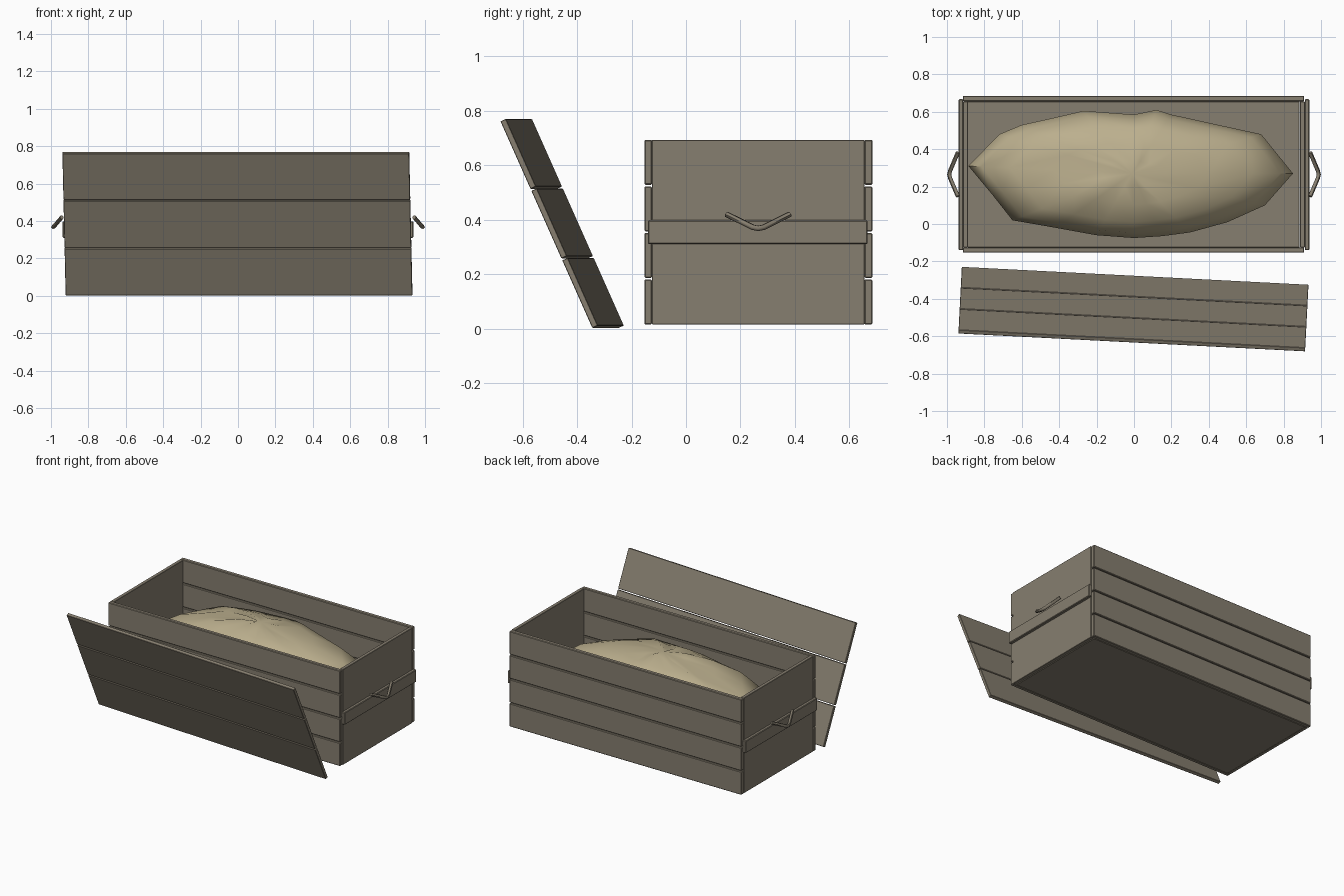
import bpy, bmesh, math, random

if "Cube" in bpy.data.objects:
    bpy.data.objects.remove(bpy.data.objects["Cube"])

random.seed(4)


def material(name, rgb):
    m = bpy.data.materials.new(name)
    m.diffuse_color = (*rgb, 1)
    m.use_nodes = True
    m.node_tree.nodes["Principled BSDF"].inputs["Base Color"].default_value = m.diffuse_color
    return m


WOOD = material("aged_wood", (0.24, 0.21, 0.16))
CLOTH = material("canvas", (0.50, 0.43, 0.27))


def finish(ob, mat, angle=35):
    ob.data.materials.append(mat)
    bpy.ops.object.select_all(action='DESELECT')
    ob.select_set(True)
    bpy.context.view_layer.objects.active = ob
    bpy.ops.object.shade_smooth_by_angle(angle=math.radians(angle))


def board(name, x, y, z, bevel=0.004, local=False):
    """Box from (min, max) ranges; local=True keeps the origin at the world origin."""
    lo, hi = zip(x, y, z)
    mid = [(a + b) / 2 for a, b in zip(lo, hi)]
    bm = bmesh.new()
    bmesh.ops.create_cube(bm, size=1)
    for v in bm.verts:
        for i in range(3):
            v.co[i] = v.co[i] * (hi[i] - lo[i]) + (mid[i] if local else 0)
    bmesh.ops.bevel(bm, geom=bm.edges[:], offset=bevel, segments=1, affect='EDGES')
    me = bpy.data.meshes.new(name)
    bm.to_mesh(me)
    bm.free()
    ob = bpy.data.objects.new(name, me)
    bpy.context.collection.objects.link(ob)
    if not local:
        ob.location = mid
    finish(ob, WOOD, 20)
    return ob


# Long sides: four planks each
for side, y in (("front", (-0.153, -0.125)), ("back", (0.655, 0.685))):
    for i in range(4):
        z = 0.015 + 0.171 * i
        board(f"{side}_plank_{i + 1}", (-0.915, 0.91), y, (z, z + 0.165))

# Floor panel
board("floor", (-0.89, 0.885), (-0.125, 0.655), (0.015, 0.038), 0.002)

# Ends: panel, batten and bent rope handle
for side, s in (("left", -1), ("right", 1)):
    board(f"{side}_end_panel", sorted((s * 0.888, s * 0.913)), (-0.125, 0.655), (0.015, 0.693), 0.002)
    board(f"{side}_batten", sorted((s * 0.913, s * 0.937)), (-0.14, 0.667), (0.31, 0.398))

    cu = bpy.data.curves.new(f"{side}_handle", 'CURVE')
    cu.dimensions = '3D'
    cu.bevel_depth = 0.011
    cu.bevel_resolution = 1
    cu.use_fill_caps = True
    pts = [(0.942, 0.148, 0.42), (0.983, 0.245, 0.372), (0.988, 0.265, 0.368),
           (0.983, 0.285, 0.372), (0.942, 0.382, 0.42)]
    sp = cu.splines.new('POLY')
    sp.points.add(len(pts) - 1)
    for p, (px, py, pz) in zip(sp.points, pts):
        p.co = (s * px, py, pz, 1)
    ob = bpy.data.objects.new(cu.name, cu)
    bpy.context.collection.objects.link(ob)
    bpy.ops.object.select_all(action='DESELECT')
    ob.select_set(True)
    bpy.context.view_layer.objects.active = ob
    bpy.ops.object.convert(target='MESH')
    finish(bpy.context.object, WOOD, 60)

# Lid of three boards leaning in front of the box
for i in range(3):
    zc = (i - 1) * 0.2795
    lid = board(f"lid_board_{i + 1}", (-0.928, 0.928), (-0.011, 0.011),
                (zc - 0.136, zc + 0.136), 0.002, True)
    lid.rotation_euler = (math.radians(24), 0, math.radians(-2.95))
    lid.location = (-0.003, -0.455, 0.386)

# Canvas-wrapped contents: plan outline lofted up to a crumpled dome
outline = [(-0.885, 0.31), (-0.72, 0.48), (-0.60, 0.53), (-0.42, 0.57), (-0.27, 0.605),
           (0.0, 0.585), (0.12, 0.61), (0.2, 0.585), (0.45, 0.53), (0.68, 0.48),
           (0.85, 0.27), (0.7, 0.1), (0.5, 0.01), (0.3, -0.045), (0.15, -0.065),
           (0.0, -0.075), (-0.2, -0.06), (-0.42, -0.02), (-0.65, 0.02), (-0.76, 0.16)]
rings = [(0.05, 0.9), (0.22, 0.97), (0.40, 1.0), (0.50, 0.92), (0.57, 0.75), (0.61, 0.48), (0.63, 0.2)]
cx, cy = -0.01, 0.27
bm = bmesh.new()
loops = []
for z, k in rings:
    loop = []
    for x, y in outline:
        px, py = cx + (x - cx) * k, cy + (y - cy) * k
        drop = 0.13 * px * px if z > 0.3 else 0
        pz = z - drop + random.uniform(-0.012, 0.012)
        loop.append(bm.verts.new((px, py, pz)))
    loops.append(loop)
n = len(outline)
for a, b in zip(loops, loops[1:]):
    for i in range(n):
        j = (i + 1) % n
        bm.faces.new((a[i], a[j], b[j], b[i]))
apex = bm.verts.new((cx, cy, 0.635))
for i in range(n):
    bm.faces.new((loops[-1][i], loops[-1][(i + 1) % n], apex))
bm.faces.new(loops[0])
bmesh.ops.recalc_face_normals(bm, faces=bm.faces[:])
me = bpy.data.meshes.new("canvas_bundle")
bm.to_mesh(me)
bm.free()
bundle = bpy.data.objects.new("canvas_bundle", me)
bpy.context.collection.objects.link(bundle)
finish(bundle, CLOTH, 50)
